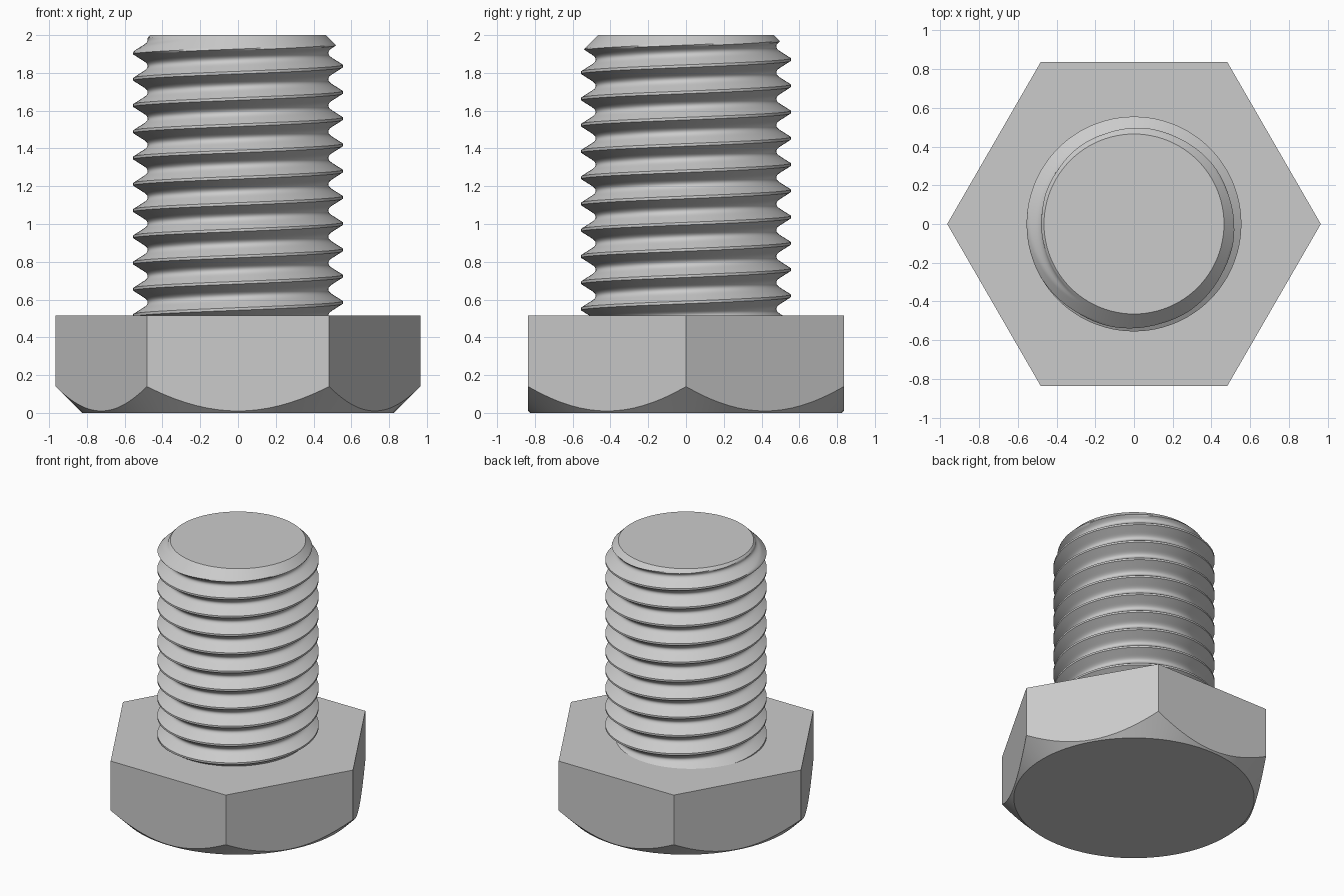
import bpy, bmesh, math

if "Cube" in bpy.data.objects:
    bpy.data.objects.remove(bpy.data.objects["Cube"])

# Main dimensions
HEIGHT, HEAD_TOP = 2.0, 0.515
APOTHEM, FACE_R = 0.836, 0.826      # hexagon flat distance, bottom disc radius
CREST_R, DEPTH, PITCH = 0.555, 0.077, 0.139
TIP_R = 0.465
CREST_Z = 0.585                     # height of a crest on the +x side

steel = bpy.data.materials.new("steel grey")
steel.diffuse_color = (0.6, 0.6, 0.6, 1)
steel.use_nodes = True
steel.node_tree.nodes["Principled BSDF"].inputs["Base Color"].default_value = steel.diffuse_color


def finish(bm, name, angle):
    bmesh.ops.recalc_face_normals(bm, faces=bm.faces)
    mesh = bpy.data.meshes.new(name)
    bm.to_mesh(mesh)
    bm.free()
    mesh.materials.append(steel)
    obj = bpy.data.objects.new(name, mesh)
    bpy.context.collection.objects.link(obj)
    bpy.ops.object.select_all(action='DESELECT')
    obj.select_set(True)
    bpy.context.view_layer.objects.active = obj
    bpy.ops.object.shade_smooth_by_angle(angle=math.radians(angle))
    return obj


def point(bm, r, a, z):
    return bm.verts.new((r * math.cos(a), r * math.sin(a), z))


# Hexagonal head, its lower corners cut by a 45 degree cone
def build_head(steps=16):
    bm = bmesh.new()
    n = 6 * steps
    bottom, edge, top = [], [], []
    for i in range(n):
        a = 2 * math.pi * i / n
        local = a % (math.pi / 3) if i % steps else 0.0
        r = APOTHEM / math.cos(local - math.pi / 6)
        bottom.append(point(bm, FACE_R, a, 0))
        edge.append(point(bm, r, a, r - FACE_R))
        top.append(point(bm, r, a, HEAD_TOP))
    for low, high in ((bottom, edge), (edge, top)):
        for i in range(n):
            j = (i + 1) % n
            bm.faces.new((low[i], low[j], high[j], high[i]))
    bm.faces.new(bottom[::-1])
    bm.faces.new(top)
    finish(bm, "hex_head", 20)


# Thread radius: narrow flat crest, straight flanks, rounded root
def thread_radius(a, z):
    u = (z - CREST_Z) / PITCH - a / (2 * math.pi)
    d = abs(u - round(u))
    slope = DEPTH / 0.35
    if d < 0.05:
        r = CREST_R
    elif d < 0.3:
        r = CREST_R - slope * (d - 0.05)
    else:
        r = CREST_R - DEPTH + slope * (0.5 - d) ** 2 / 0.4
    return min(r, TIP_R + HEIGHT - z)       # chamfered tip


# Shank: rows follow the helix and are trimmed flat at both ends
def build_shank(n=96, per_turn=20):
    bm = bmesh.new()
    z_low, rows = HEAD_TOP - 0.005, 252
    columns, bottom, top = [], [], []
    for i in range(n):
        a = 2 * math.pi * i / n
        low = point(bm, thread_radius(a, z_low), a, z_low)
        high = point(bm, thread_radius(a, HEIGHT), a, HEIGHT)
        column = []
        for k in range(rows):
            z = CREST_Z + PITCH * (k / per_turn - 2 + i / n)
            if z < z_low + 0.001:
                column.append(low)
            elif z > HEIGHT - 0.001:
                column.append(high)
            else:
                column.append(point(bm, thread_radius(a, z), a, z))
        columns.append(column)
        bottom.append(low)
        top.append(high)
    for i in range(n):
        here, there = columns[i], columns[(i + 1) % n]
        shift = per_turn if i == n - 1 else 0   # the seam climbs one turn
        # start below row 0 of the next turn so the seam closes at both ends
        for k in range(-shift, rows - 1):
            k0, k1 = max(k, 0), max(k + 1, 0)
            m0, m1 = min(k + shift, rows - 1), min(k + 1 + shift, rows - 1)
            quad = list(dict.fromkeys((here[k0], there[m0], there[m1], here[k1])))
            if len(quad) > 2:
                bm.faces.new(quad)
    bm.faces.new(bottom[::-1])
    bm.faces.new(top)
    finish(bm, "threaded_shank", 40)


build_head()
build_shank()
